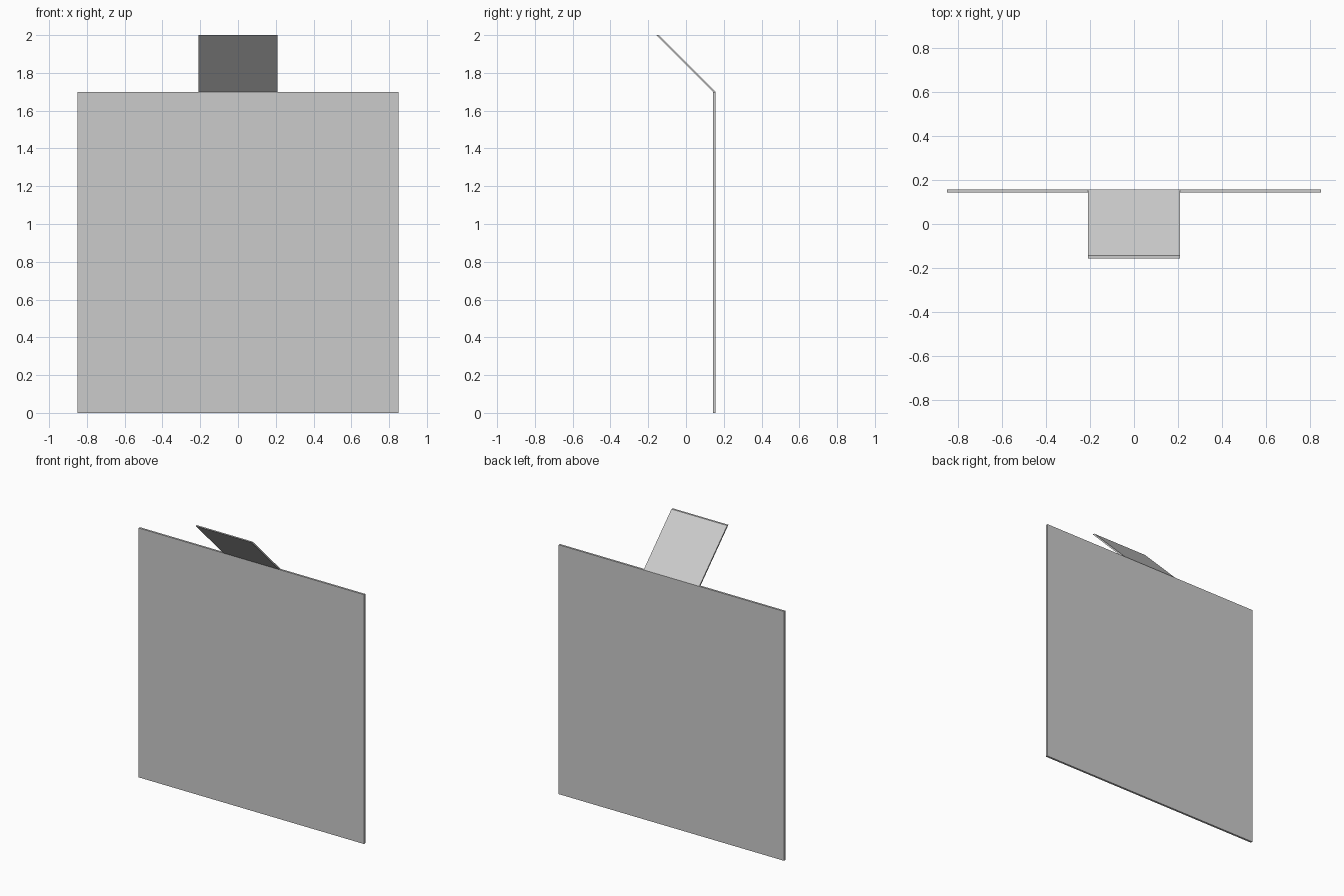
import bpy, bmesh

if "Cube" in bpy.data.objects:
    bpy.data.objects.remove(bpy.data.objects["Cube"])

PANEL_W, TAB_W = 0.85, 0.21      # half widths
FOLD_Z, TOP_Z = 1.70, 2.00
THICK, Y_FRONT, Y_TAB = 0.014, 0.143, -0.157

bm = bmesh.new()


def v(x, y, z):
    return bm.verts.new((x, y, z))


# Upright panel outline, with the fold line on its top edge
fold_l, fold_r = v(-TAB_W, Y_FRONT, FOLD_Z), v(TAB_W, Y_FRONT, FOLD_Z)
bm.faces.new([v(-PANEL_W, Y_FRONT, 0), v(PANEL_W, Y_FRONT, 0),
              v(PANEL_W, Y_FRONT, FOLD_Z), fold_r, fold_l,
              v(-PANEL_W, Y_FRONT, FOLD_Z)])

# Tab leaning forward from the fold
bm.faces.new([fold_l, fold_r, v(TAB_W, Y_TAB, TOP_Z), v(-TAB_W, Y_TAB, TOP_Z)])

# Sheet thickness
ext = bmesh.ops.extrude_face_region(bm, geom=bm.faces[:], use_keep_orig=True)
bmesh.ops.translate(bm, vec=(0, THICK, 0),
                    verts=[g for g in ext["geom"] if isinstance(g, bmesh.types.BMVert)])
bmesh.ops.recalc_face_normals(bm, faces=bm.faces[:])

mesh = bpy.data.meshes.new("folded_panel")
bm.to_mesh(mesh)
bm.free()
bpy.context.collection.objects.link(bpy.data.objects.new("folded_panel", mesh))
